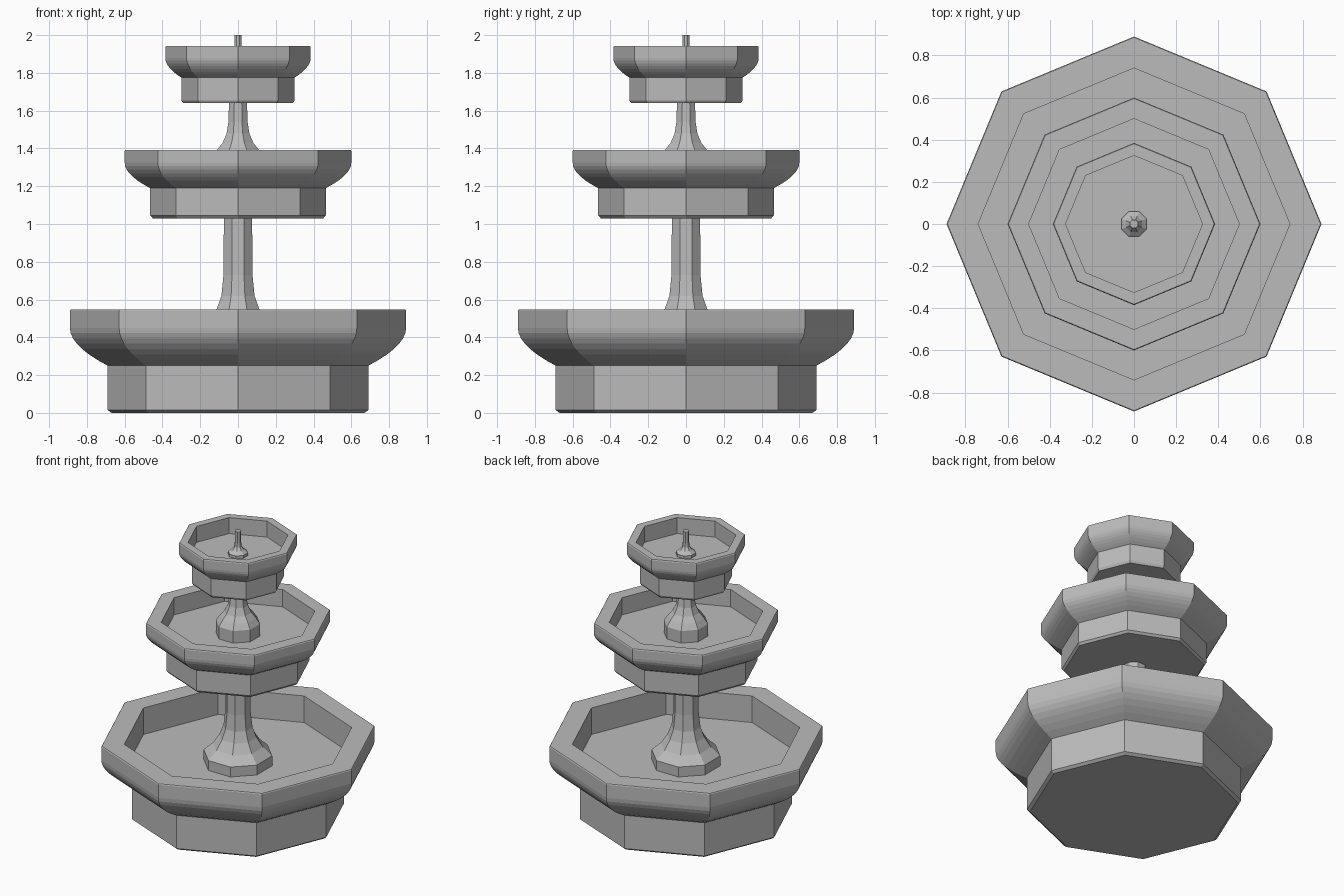
import bpy, bmesh, math

if "Cube" in bpy.data.objects:
    bpy.data.objects.remove(bpy.data.objects["Cube"])

SIDES = 8
stone = bpy.data.materials.new("grey stone")
stone.diffuse_color = (0.5, 0.5, 0.5, 1)
stone.use_nodes = True
stone.node_tree.nodes["Principled BSDF"].inputs["Base Color"].default_value = stone.diffuse_color


def lathe(name, profile, turn=0.0):
    """Revolve a (radius, z) profile into an eight-sided closed solid."""
    bm = bmesh.new()
    rings = []
    for r, z in profile:
        rings.append([bm.verts.new((r * math.cos(turn + i * math.tau / SIDES),
                                    r * math.sin(turn + i * math.tau / SIDES), z))
                      for i in range(SIDES)])
    for a, b in zip(rings, rings[1:]):
        for i in range(SIDES):
            j = (i + 1) % SIDES
            bm.faces.new((a[i], a[j], b[j], b[i]))
    bm.faces.new(rings[0][::-1])
    bm.faces.new(rings[-1])
    bmesh.ops.recalc_face_normals(bm, faces=bm.faces)
    mesh = bpy.data.meshes.new(name)
    bm.to_mesh(mesh)
    bm.free()
    mesh.materials.append(stone)
    obj = bpy.data.objects.new(name, mesh)
    bpy.context.collection.objects.link(obj)
    return obj


def basin(name, foot, rim, inner, z0, z1, z2, z3, floor):
    """Foot from z0 to z1, curved bowl to z2, upright rim to z3, sunken floor."""
    profile = [(foot * 0.97, z0), (foot, z0 + 0.015), (foot, z1)]
    steps = 7
    mid = z1 + (z2 - z1) * 0.52
    for k in range(1, steps + 1):
        t = k / steps
        a, b, c = (1 - t) ** 2, 2 * t * (1 - t), t * t
        profile.append((a * foot + (b + c) * rim, a * z1 + b * mid + c * z2))
    profile += [(rim, z3 - 0.006), (rim - 0.004, z3), (inner, z3), (inner, floor)]
    return lathe(name, profile)


# Three stacked basins
basin("lower_basin", 0.69, 0.89, 0.74, 0.0, 0.25, 0.45, 0.548, 0.36)
basin("middle_basin", 0.465, 0.60, 0.50, 1.03, 1.19, 1.325, 1.392, 1.27)
basin("upper_basin", 0.30, 0.385, 0.325, 1.64, 1.775, 1.88, 1.943, 1.83)

# Flared pedestals and the spout, turned so a flat side faces front
half = math.pi / SIDES
lathe("lower_pedestal", [(0.225, 0.35), (0.225, 0.43), (0.165, 0.485), (0.122, 0.55),
                         (0.095, 0.62), (0.083, 0.73), (0.081, 1.05)], half)
lathe("middle_pedestal", [(0.145, 1.26), (0.145, 1.355), (0.118, 1.395), (0.088, 1.43),
                          (0.065, 1.48), (0.055, 1.54), (0.051, 1.66)], half)
lathe("spout", [(0.065, 1.82), (0.065, 1.85), (0.04, 1.87), (0.025, 1.89),
                (0.021, 1.92), (0.021, 2.0)], half)
